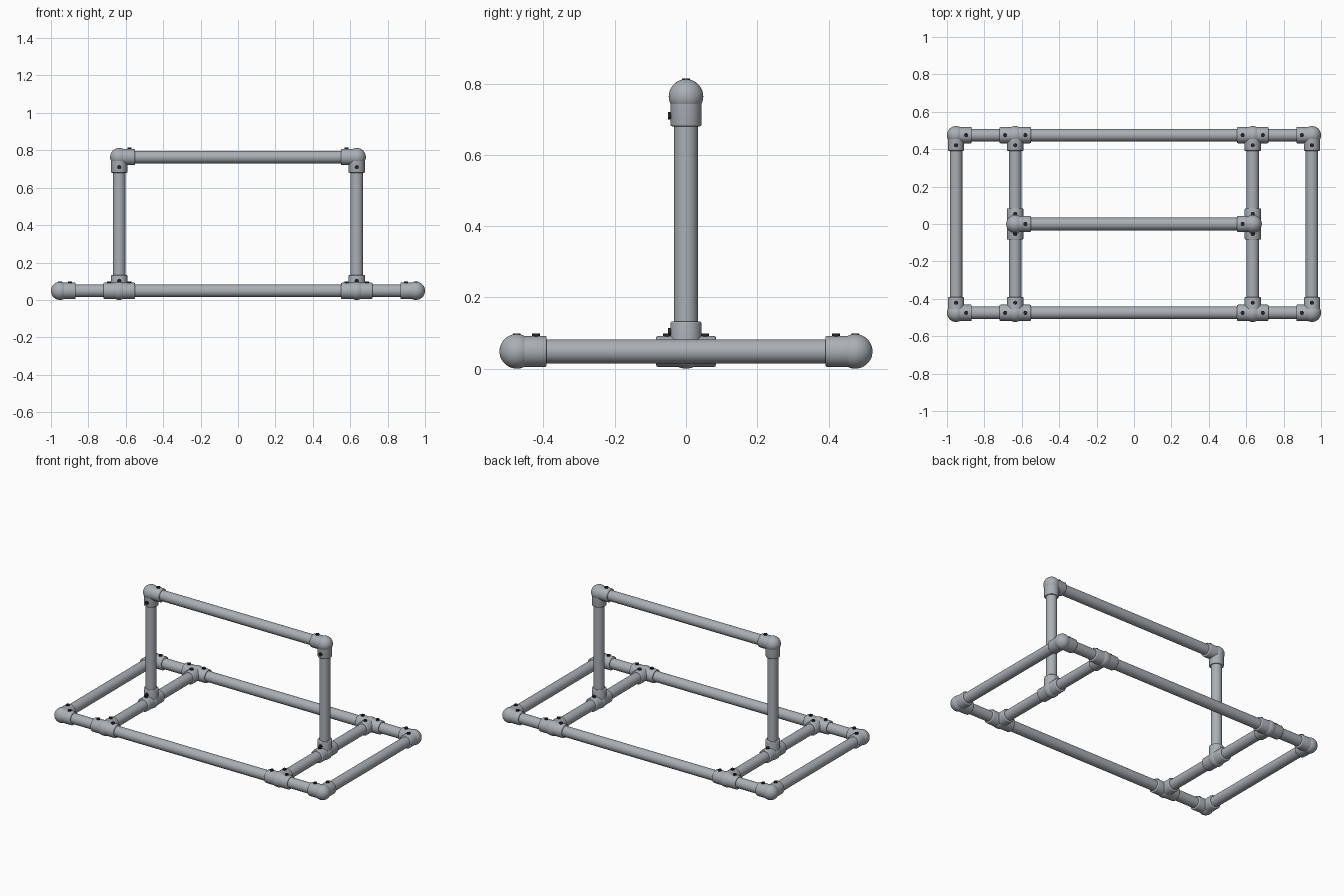
import bpy, bmesh, math
from mathutils import Vector, Matrix

if "Cube" in bpy.data.objects:
    bpy.data.objects.remove(bpy.data.objects["Cube"], do_unlink=True)

PIPE_R, SOCKET_R, BALL_R, SOCKET_LEN = 0.0335, 0.0435, 0.0485, 0.084
END_X, TEE_X, SIDE_Y = 0.9515, 0.635, 0.475
LOW_Z, HIGH_Z = BALL_R, 0.764
SCREW_AT, SCREW_R, SCREW_TOP = 0.054, 0.011, 0.0505
X, Y, Z = Vector((1, 0, 0)), Vector((0, 1, 0)), Vector((0, 0, 1))


def make_material(name, rgb):
    mat = bpy.data.materials.new(name)
    mat.use_nodes = True
    mat.diffuse_color = (*rgb, 1)
    mat.node_tree.nodes["Principled BSDF"].inputs["Base Color"].default_value = (*rgb, 1)
    return mat


STEEL = make_material("galvanised steel", (0.40, 0.43, 0.46))
DARK = make_material("dark screw", (0.02, 0.02, 0.024))


def finish(bm, name, mat):
    mesh = bpy.data.meshes.new(name)
    bm.to_mesh(mesh)
    bm.free()
    mesh.materials.append(mat)
    obj = bpy.data.objects.new(name, mesh)
    bpy.context.collection.objects.link(obj)
    bpy.ops.object.select_all(action="DESELECT")
    obj.select_set(True)
    bpy.context.view_layer.objects.active = obj
    bpy.ops.object.shade_smooth_by_angle(angle=math.radians(35))


def add_turned(bm, profile, origin, axis, segments=40):
    """Turn (radius, distance) rings around an axis and cap both ends."""
    place = Matrix.Translation(origin) @ axis.to_track_quat("Z", "Y").to_matrix().to_4x4()
    rings = []
    for r, d in profile:
        angles = [math.tau * i / segments for i in range(segments)]
        rings.append([bm.verts.new(place @ Vector((r * math.cos(a), r * math.sin(a), d)))
                      for a in angles])
    for low, high in zip(rings, rings[1:]):
        for i in range(segments):
            j = (i + 1) % segments
            bm.faces.new((low[i], low[j], high[j], high[i]))
    bm.faces.new(rings[0][::-1])
    bm.faces.new(rings[-1])


def pipe(name, start, end):
    start, end = Vector(start), Vector(end)
    bm = bmesh.new()
    add_turned(bm, [(PIPE_R, 0), (PIPE_R, (end - start).length)], start, (end - start).normalized())
    finish(bm, name, STEEL)


def fitting(name, centre, sockets):
    """Ball joint with a rounded socket and a set screw per (axis, screw side)."""
    centre = Vector(centre)
    body, screws = bmesh.new(), bmesh.new()
    bmesh.ops.create_uvsphere(body, u_segments=40, v_segments=24, radius=BALL_R,
                              matrix=Matrix.Translation(centre))
    # Socket tube with a small rounded lip
    lip = 0.005
    profile = [(SOCKET_R, 0), (SOCKET_R, SOCKET_LEN - lip)]
    for a in (30, 60, 90):
        t = math.radians(a)
        profile.append((SOCKET_R - lip + lip * math.cos(t), SOCKET_LEN - lip + lip * math.sin(t)))
    for axis, side in sockets:
        add_turned(body, profile, centre, axis)
        if side:
            add_turned(screws, [(SCREW_R, SOCKET_R - 0.01), (SCREW_R, SCREW_TOP)],
                       centre + axis * SCREW_AT, side, 16)
    finish(body, name, STEEL)
    finish(screws, name + "_set_screws", DARK)


# Base frame rails
for sy, end in ((-1, "front"), (1, "back")):
    y = sy * SIDE_Y
    pipe(end + "_rail", (-END_X, y, LOW_Z), (END_X, y, LOW_Z))

for sx, side in ((-1, "right"), (1, "left")):
    # Cross pipes and upright
    pipe(side + "_end_rail", (sx * END_X, -SIDE_Y, LOW_Z), (sx * END_X, SIDE_Y, LOW_Z))
    pipe(side + "_cross_rail", (sx * TEE_X, -SIDE_Y, LOW_Z), (sx * TEE_X, SIDE_Y, LOW_Z))
    pipe(side + "_upright", (sx * TEE_X, 0, LOW_Z), (sx * TEE_X, 0, HIGH_Z))
    # Corner elbows and rail tees
    for sy, end in ((-1, "front"), (1, "back")):
        y = sy * SIDE_Y
        fitting(f"{end}_{side}_corner_elbow", (sx * END_X, y, LOW_Z), [(-X * sx, Z), (-Y * sy, Z)])
        fitting(f"{end}_{side}_tee", (sx * TEE_X, y, LOW_Z), [(X, Z), (-X, Z), (-Y * sy, Z)])
    # Upright foot tee and top elbow
    fitting(side + "_foot_tee", (sx * TEE_X, 0, LOW_Z), [(Y, Z), (-Y, Z), (Z, -Y)])
    fitting(side + "_top_elbow", (sx * TEE_X, 0, HIGH_Z), [(-X * sx, Z), (-Z, -Y)])

# Handle bar
pipe("top_bar", (-TEE_X, 0, HIGH_Z), (TEE_X, 0, HIGH_Z))
